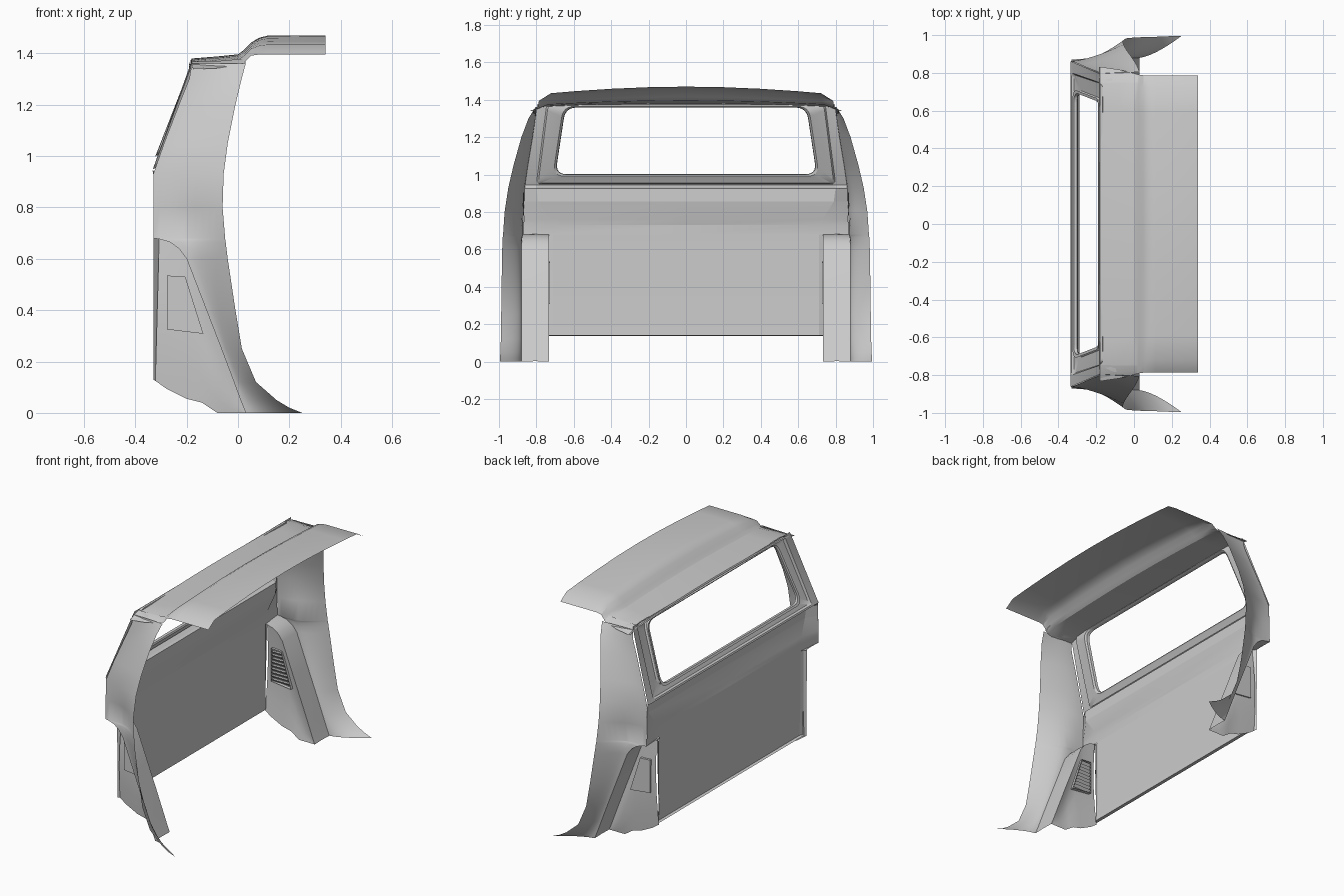
import bpy, bmesh, math
from mathutils import Vector

if "Cube" in bpy.data.objects:
    bpy.data.objects.remove(bpy.data.objects["Cube"])


def make(name, verts, faces, mirror=False, angle=32):
    """Mesh object, optionally mirrored across y, smooth with sharp creases."""
    me = bpy.data.meshes.new(name)
    me.from_pydata([tuple(v) for v in verts], [], faces)
    bm = bmesh.new()
    bm.from_mesh(me)
    if mirror:
        geo = bm.verts[:] + bm.edges[:] + bm.faces[:]
        dup = bmesh.ops.duplicate(bm, geom=geo)["geom"]
        for v in dup:
            if isinstance(v, bmesh.types.BMVert):
                v.co.y = -v.co.y
    bmesh.ops.recalc_face_normals(bm, faces=bm.faces[:])
    bm.to_mesh(me)
    bm.free()
    me.shade_smooth()
    me.set_sharp_from_angle(angle=math.radians(angle))
    ob = bpy.data.objects.new(name, me)
    bpy.context.collection.objects.link(ob)
    return ob


def loft(name, rows, closed=False, **kw):
    """Skin a list of equally long point rows."""
    n = len(rows[0])
    verts = [p for r in rows for p in r]
    faces = []
    for i in range(len(rows) - 1):
        for j in range(n if closed else n - 1):
            k = (j + 1) % n
            faces.append((i*n + j, i*n + k, (i+1)*n + k, (i+1)*n + j))
    return make(name, verts, faces, **kw)


# side pillar rows: z, rear x, rear y, front x, front y
PILLAR = [
    (0.00, 0.03, .88, .25, .995), (0.02, .022, .88, .20, .995),
    (0.05, .01, .88, .15, .992), (0.12, -.016, .88, .07, .99),
    (0.25, -.065, .88, .015, .988), (0.40, -.123, .88, -.01, .986),
    (0.60, -.20, .88, -.04, .983), (0.64, -.23, .878, -.045, .98),
    (0.665, -.265, .875, -.048, .98), (.677, -.307, .872, -.05, .978),
    (0.68, -.33, .87, -.05, .978), (0.80, -.33, .867, -.06, .97),
    (0.93, -.33, .862, -.056, .95), (1.05, -.288, .845, -.04, .922),
    (1.20, -.23, .82, -.01, .88), (1.30, -.19, .805, .014, .842),
    (1.36, -.18, .797, .03, .805)]
rows = []
for z, rx, ry, fx, fy in PILLAR:
    # flat inner zone that fades out above the box
    x0 = max(rx, -.21 - .12*min(1, max(0, (z - .68)/.25)))
    row = []
    for k in range(11):
        x = rx + (fx - rx)*k/10
        row.append((x, ry + (fy - ry)*max(0, (x - x0)/(fx - x0))**1.45, z))
    rows.append(row)
loft("side_pillar", rows, mirror=True, angle=45)


# lower box bulging inward from each pillar
def panel_y(x):
    return .733 + .02*max(0, 1 - abs(x + .17)/.14)


ridge = [(r[1], r[0], r[2]) for r in PILLAR[:11]]
rows = [[(x, y, z), (x, (y + .733)/2, z + .002), (x, .733, z)] for x, z, y in ridge]
loft("pillar_box_slope", rows, mirror=True)
outline = [(x, z) for x, z, y in ridge[:10]]
low = [(.022, 0), (.01, 0), (-.01, 0), (-.05, 0), (-.08, 0), (-.11, .02), (-.14, .04),
       (-.2, .055), (-.28, .095), (-.322, .125)]
# panel skinned from ridge to lower edge, dished slightly outward in the middle
rows = []
for (ax, az), (bx, bz) in zip(outline, low):
    rows.append([(ax + (bx-ax)*t, .733 + .018*math.sin(math.pi*t)*min(1, (az-bz)/.3),
                  az + (bz-az)*t) for t in (0, .2, .4, .6, .8, 1)])
loft("pillar_box_panel", rows, mirror=True)
make("pillar_box_flange",
     [(-.33, .752, .68), (-.307, .733, .677), (-.322, .733, .125), (-.33, .745, .13)],
     [(0, 1, 2, 3)], mirror=True)

# louvred vent on the box panel
VY = .742
rows = []
N = 9
for i in range(N):
    for f, d in ((0, .004), (.75, .018), (.8, .004)):
        z = .325 + (.20/N)*(i + f)
        xr = -.14 - (z - .31)*.31
        rows.append([(x, VY - d, z) for x in (-.270, xr)])
loft("vent_louvre", rows, mirror=True, angle=20)
corners = [(-.277, .325), (-.135, .308), (-.205, .53), (-.277, .535)]
loft("vent_frame", [[(x, y, z) for x, z in corners] for y in (VY - .014, VY + .016)],
     closed=True, mirror=True)
make("vent_backing", [(x, VY + .016, z) for x, z in corners], [(0, 1, 2, 3)], mirror=True)


# rear wall sheets: z, edge x, panel x, panel half width, outer half width
def wall(name, prof):
    loft(name, [[(e, -w, z), (x, -i, z), (x, 0, z), (x, i, z), (e, w, z)]
                for z, e, x, i, w in prof], angle=12)


wall("rear_wall_lower", [(.138, -.325, -.325, .71, .732), (.14, -.315, -.305, .71, .732),
                         (.32, -.318, -.312, .71, .732), (.68, -.318, -.312, .71, .732)])
wall("rear_wall_upper", [(.68, -.33, -.312, .71, .87), (.73, -.33, -.312, .71, .868),
                         (.76, -.33, -.305, .73, .867), (.855, -.33, -.288, .79, .865),
                         (.925, -.33, -.291, .80, .863), (.93, -.33, -.308, .80, .863),
                         (.945, -.333, -.333, .80, .862)])


# slanted rear window surround, lofted through rounded trapezoids
def ring(yb, zb, yt, zt, r, off):
    pts = []
    cs = [Vector((yb, zb)), Vector((yt, zt)), Vector((-yt, zt)), Vector((-yb, zb))]
    for i, c in enumerate(cs):
        a = c + (cs[i-1] - c).normalized()*r
        b = c + (cs[(i+1) % 4] - c).normalized()*r
        for k in range(7):
            t = k/6
            p = a*(1-t)**2 + c*2*t*(1-t) + b*t*t
            pts.append((min(-.335 + (p.y - .94)*.39, -.18) + off, p.x, p.y))
    return pts


loft("window_surround", [
    ring(.862, .94, .795, 1.376, .004, 0),
    ring(.80, .95, .745, 1.374, .02, 0),
    ring(.79, .955, .737, 1.373, .03, .012),
    ring(.735, .983, .677, 1.368, .05, .016),
    ring(.712, .992, .656, 1.364, .06, .018),
    ring(.700, 1.0, .646, 1.360, .06, .010),
    ring(.698, 1.002, .644, 1.358, .06, -.008),
    ring(.715, .99, .66, 1.364, .06, -.010)], closed=True)

# crowned roof strip: x, centre z, half width, edge drop
ROOF = [(-.185, 1.372, .832, .034), (-.18, 1.38, .832, .038), (-.08, 1.388, .818, .042),
        (0, 1.396, .798, .046), (.025, 1.415, .791, .05), (.05, 1.441, .787, .05),
        (.08, 1.46, .785, .065), (.115, 1.469, .785, .074), (.34, 1.47, .785, .075)]
SEC = [(0, 0), (.25, .04), (.5, .15), (.75, .32), (.92, .47), (1, 1)]
SEC = [(-f, d) for f, d in SEC[:0:-1]] + SEC
loft("roof_panel", [[(x, w*f, zc - drop*d) for f, d in SEC] for x, zc, w, drop in ROOF],
     angle=30)

# corner cap joining roof, pillar and window surround
loft("corner_cap", [
    [(-.18, .745, 1.368), (-.18, .797, 1.358), (-.175, .832, 1.338)],
    [(-.08, .75, 1.370), (-.08, .79, 1.356), (-.08, .817, 1.342)],
    [(.03, .75, 1.380), (.03, .775, 1.37), (.028, .79, 1.36)]], mirror=True)
